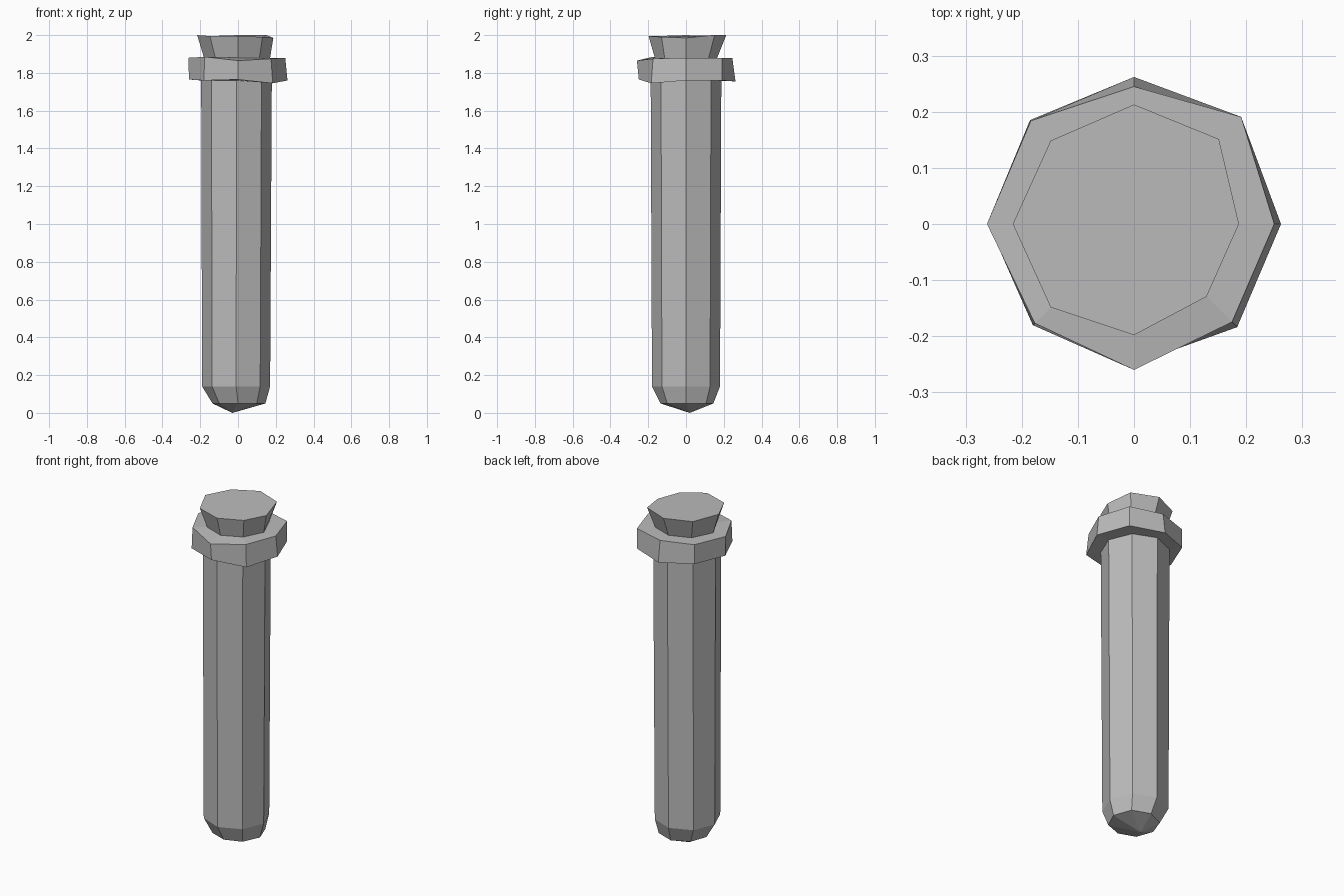
import bpy
import bmesh
from math import cos, sin, pi
from mathutils import Vector

SIDES = 8

if "Cube" in bpy.data.objects:
    bpy.data.objects.remove(bpy.data.objects["Cube"], do_unlink=True)

grey = bpy.data.materials.new("plain grey")
grey.use_nodes = True
colour = (0.5, 0.5, 0.5, 1.0)
grey.diffuse_color = colour
grey.node_tree.nodes["Principled BSDF"].inputs["Base Color"].default_value = colour


def ring(radii, heights, shift=0.0):
    """Eight-sided ring, counter-clockwise from +x; single values repeat."""
    if not isinstance(radii, list):
        radii = [radii] * SIDES
    if not isinstance(heights, list):
        heights = [heights] * SIDES
    return [Vector((r * cos(2 * pi * i / SIDES) + shift, r * sin(2 * pi * i / SIDES), z))
            for i, (r, z) in enumerate(zip(radii, heights))]


def build(name, rings, tip=None, lid=False):
    """Skin a stack of rings from bottom to top, with an optional tip or lid."""
    bm = bmesh.new()
    loops = [[bm.verts.new(p) for p in points] for points in rings]
    for low, high in zip(loops, loops[1:]):
        for i in range(SIDES):
            j = (i + 1) % SIDES
            bm.faces.new((low[i], low[j], high[j], high[i]))
    if tip:
        point = bm.verts.new(tip)
        for i in range(SIDES):
            bm.faces.new((point, loops[0][(i + 1) % SIDES], loops[0][i]))
    if lid:
        bm.faces.new(loops[-1])
    mesh = bpy.data.meshes.new(name)
    bm.to_mesh(mesh)
    bm.free()
    mesh.materials.append(grey)
    obj = bpy.data.objects.new(name, mesh)
    bpy.context.collection.objects.link(obj)
    return obj


# Shared seams, so that the parts meet without gaps
neck = ring(0.187, 1.76, -0.008)
stopper_base = ring([0.17, 0.17, 0.165, 0.17, 0.18, 0.17, 0.165, 0.16], 1.88)

# Tube with a rounded, slightly uneven end
shoulder = ring(0.18, 0.14, -0.01)
end_ring = ring([0.145, 0.15, 0.145, 0.14, 0.135, 0.14, 0.135, 0.14], 0.05)
build("tube_body", [end_ring, shoulder, neck], tip=(-0.03, 0.02, 0.0))

# Uneven collar around the mouth
collar_low = ring([0.262, 0.27, 0.262, 0.262, 0.26, 0.255, 0.25, 0.26],
                  [1.76, 1.76, 1.755, 1.765, 1.765, 1.76, 1.765, 1.745])
collar_high = ring([0.25, 0.27, 0.245, 0.26, 0.262, 0.25, 0.26, 0.247],
                   [1.88, 1.88, 1.88, 1.88, 1.88, 1.885, 1.865, 1.875])
build("collar", [neck, collar_low, collar_high, stopper_base])

# Flared stopper
stopper_top = ring([0.187, 0.214, 0.213, 0.21, 0.216, 0.21, 0.198, 0.183],
                   [1.985, 2.0, 2.0, 1.995, 2.0, 1.995, 1.995, 1.99])
build("stopper", [stopper_base, stopper_top], lid=True)
